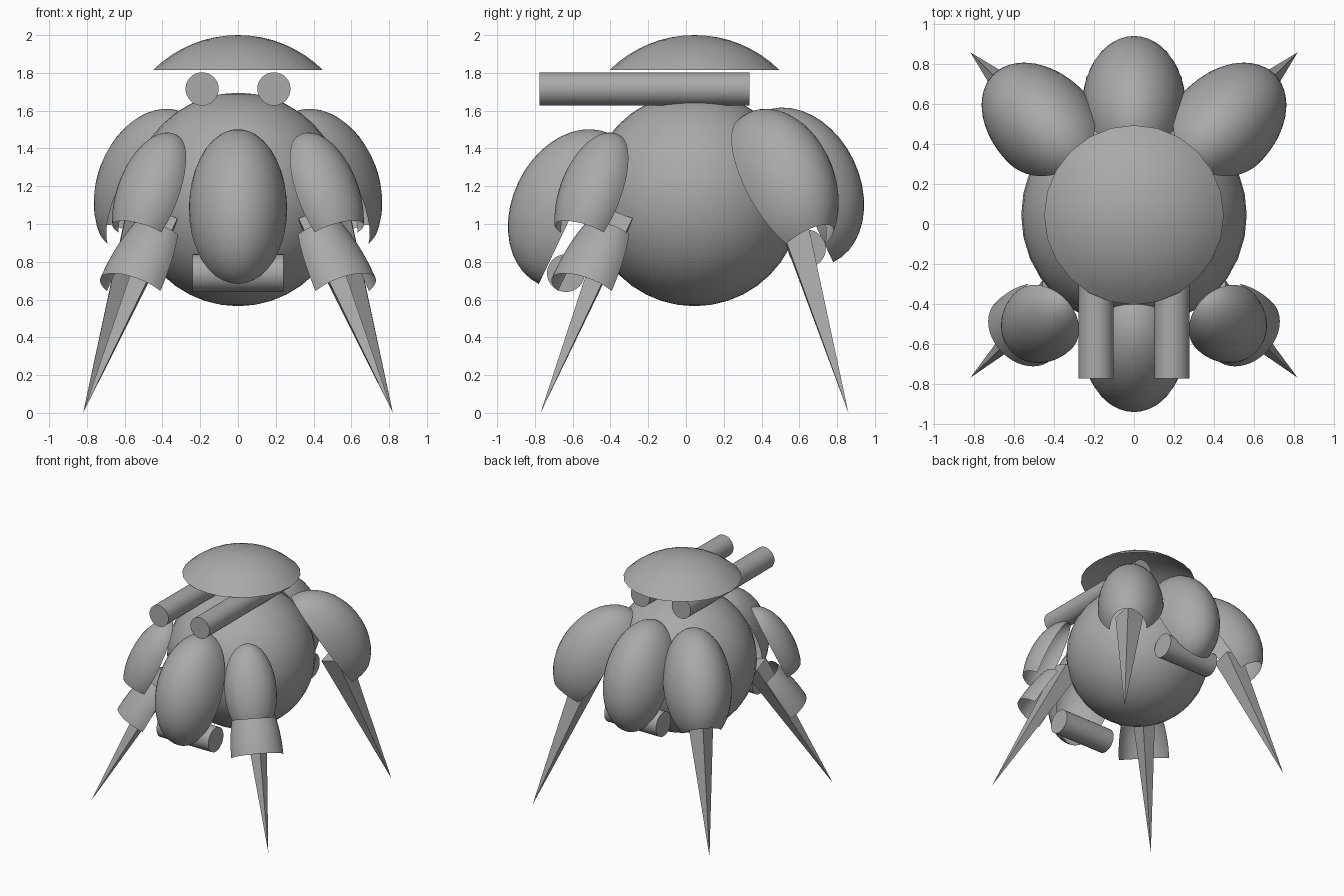
import bpy, bmesh
from math import sin, cos, pi, acos, sqrt, radians
from mathutils import Vector, Matrix

cube = bpy.data.objects.get("Cube")
if cube:
    bpy.data.objects.remove(cube)

grey = bpy.data.materials.new("plain_grey")
grey.use_nodes = True
grey.diffuse_color = (0.4, 0.4, 0.4, 1)
grey.node_tree.nodes["Principled BSDF"].inputs["Base Color"].default_value = (0.4, 0.4, 0.4, 1)

MID_Y = 0.045  # centre of the body in y


def finish(name, bm, smooth=True):
    mesh = bpy.data.meshes.new(name)
    bm.to_mesh(mesh)
    bm.free()
    mesh.materials.append(grey)
    ob = bpy.data.objects.new(name, mesh)
    bpy.context.collection.objects.link(ob)
    if smooth:
        bpy.ops.object.select_all(action='DESELECT')
        bpy.context.view_layer.objects.active = ob
        ob.select_set(True)
        bpy.ops.object.shade_smooth_by_angle(angle=radians(35))
    return ob


def rod(name, start, end, r1, r2, sides, spin=0.0, smooth=True):
    """Cylinder or cone from start to end."""
    start, end = Vector(start), Vector(end)
    axis = end - start
    m = (Matrix.Translation((start + end) / 2)
         @ axis.to_track_quat('Z', 'Y').to_matrix().to_4x4() @ Matrix.Rotation(spin, 4, 'Z'))
    bm = bmesh.new()
    bmesh.ops.create_cone(bm, cap_ends=True, segments=sides, radius1=r1, radius2=r2,
                          depth=axis.length, matrix=m)
    bmesh.ops.remove_doubles(bm, verts=bm.verts, dist=0.0001)
    return finish(name, bm, smooth)


def shell(name, centre, heading, lean, size, k0=-1.0, k1=1.0, rows=20, cols=20):
    """Open half ellipsoid bulging outward; k0..k1 is the kept part of its long axis."""
    width, length, bulge = size
    out = Vector(heading).normalized()
    up = Vector((0, 0, 1))
    c = sqrt(1 - lean * lean)
    down = out * lean - up * c
    normal = out * c + up * lean
    side = down.cross(normal)
    bm = bmesh.new()
    grid = []
    for i in range(rows + 1):
        t = acos(k0) + (acos(k1) - acos(k0)) * i / rows
        ring = []
        for j in range(cols + 1):
            p = pi * j / cols
            ring.append(bm.verts.new(Vector(centre) + down * length * cos(t)
                        + sin(t) * (side * width * cos(p) + normal * bulge * sin(p))))
        grid.append(ring)
    for a, b in zip(grid, grid[1:]):
        for j in range(cols):
            bm.faces.new((a[j], a[j + 1], b[j + 1], b[j]))
    bmesh.ops.remove_doubles(bm, verts=bm.verts, dist=0.0001)
    # make every face look away from the shell's centre
    bm.normal_update()
    flip = [f for f in bm.faces if f.normal.dot(f.calc_center_median() - Vector(centre)) < 0]
    bmesh.ops.reverse_faces(bm, faces=flip)
    return finish(name, bm)


# Round body
bm = bmesh.new()
bmesh.ops.create_uvsphere(bm, u_segments=32, v_segments=20, radius=0.565,
                          matrix=Matrix.Translation((0, MID_Y, 1.13)))
finish("body", bm)

# Floating dome: a cap of a larger sphere, open below
bm = bmesh.new()
rise, rim = 0.185, 0.45
radius = (rise ** 2 + rim ** 2) / (2 * rise)
arc = acos(1 - rise / radius)
path = [bm.verts.new((radius * sin(arc * i / 8), 0, radius * cos(arc * i / 8))) for i in range(9)]
edges = [bm.edges.new(e) for e in zip(path, path[1:])]
bmesh.ops.spin(bm, geom=path + edges, cent=(0, 0, 0), axis=(0, 0, 1),
               angle=2 * pi, steps=24, use_duplicate=False)
bmesh.ops.remove_doubles(bm, verts=bm.verts, dist=0.0001)
bm.normal_update()
bmesh.ops.reverse_faces(bm, faces=[f for f in bm.faces if f.normal.z < 0])
bmesh.ops.translate(bm, verts=bm.verts, vec=(0, MID_Y, 2 - radius))
finish("dome", bm)

# Middle shells and the cross tubes beneath them
big = (0.26, 0.44, 0.33)
shell("front_shell", (0, -0.59, 1.08), (0, -1, 0), 0.43, big)
shell("back_shell", (0, 0.59, 1.195), (0, 1, 0), 0.43, big)
rod("front_tube", (-0.24, -0.636, 0.74), (0.24, -0.636, 0.74), 0.1, 0.1, 32)
rod("back_tube", (-0.24, 0.64, 0.87), (0.24, 0.64, 0.87), 0.1, 0.1, 32)

# Parts found on both sides
for s, label in ((1, "left"), (-1, "right")):
    rod(label + "_cannon", (s * 0.19, -0.775, 1.715), (s * 0.19, 0.335, 1.715), 0.088, 0.088, 32)

    # Spiked legs
    rod(label + "_front_leg", (s * 0.39, -0.355, 1.03), (s * 0.82, -0.77, 0),
        0.1, 0, 4, smooth=False)
    rod(label + "_back_leg", (s * 0.51, 0.55, 1.07), (s * 0.82, 0.86, 0),
        0.11, 0, 4, smooth=False)

    # Leg covers, trimmed at the lower end
    shell(label + "_back_cover", (s * 0.446, MID_Y + 0.446, 1.2), (s, 1, 0), 0.55, big, k1=0.83)
    shell(label + "_front_upper_cover", (s * 0.454, -0.484, 1.15), (s, -1, 0), 0.43,
          (0.2, 0.36, 0.18), k1=0.6)
    shell(label + "_front_lower_cover", (s * 0.5525, -0.535, 0.645), (s, -1, 0), 0.52,
          (0.2, 0.53, 0.18), k0=-0.66, k1=0.0)
